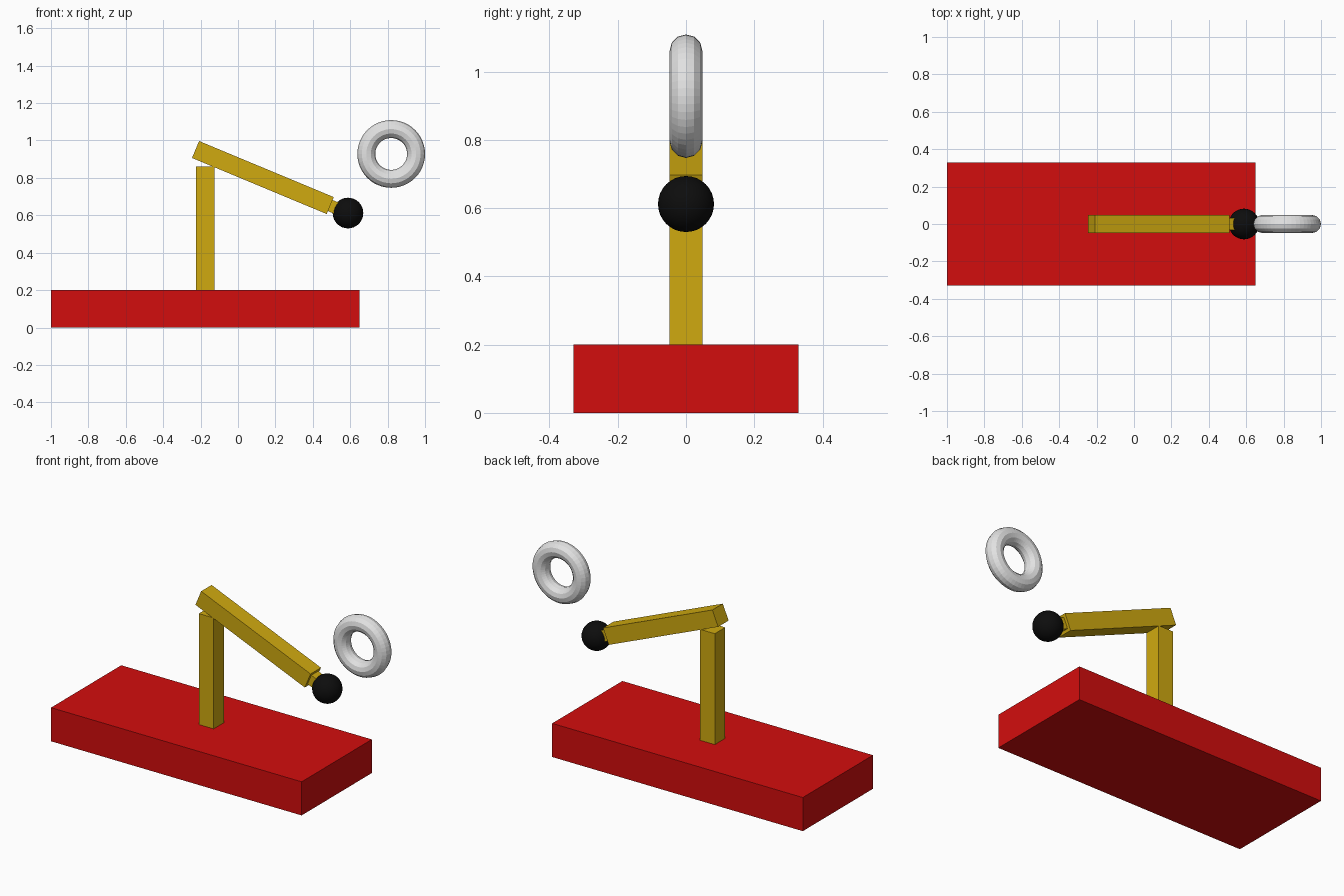
import bpy
import math
from mathutils import Vector

if "Cube" in bpy.data.objects:
    bpy.data.objects.remove(bpy.data.objects["Cube"])


def material(name, rgb):
    m = bpy.data.materials.new(name)
    m.diffuse_color = (*rgb, 1.0)
    m.use_nodes = True
    m.node_tree.nodes["Principled BSDF"].inputs["Base Color"].default_value = m.diffuse_color
    return m


RED = material("red", (0.65, 0.004, 0.004))
GOLD = material("golden yellow", (0.63, 0.40, 0.005))
BLACK = material("black", (0.004, 0.004, 0.004))
GREY = material("light grey", (0.76, 0.76, 0.76))


def finish(name, mat):
    obj = bpy.context.object
    obj.name = name
    obj.data.materials.append(mat)
    return obj


def box(name, centre, size, mat, tilt=0.0):
    bpy.ops.mesh.primitive_cube_add(size=1, location=centre, rotation=(0, tilt, 0))
    obj = finish(name, mat)
    obj.scale = size
    return obj


TILT = math.radians(22.6)
AXIS = Vector((math.cos(TILT), 0, -math.sin(TILT)))
ARM_CENTRE = Vector((0.133, 0, 0.802))
THICK = 0.098

# Base slab and upright post
box("base", (-0.175, 0, 0.1), (1.65, 0.66, 0.2), RED)
box("post", (-0.175, 0, 0.53), (THICK, THICK, 0.66), GOLD)

# Sloping arm with a thinner neck holding the ball
box("arm", ARM_CENTRE, (0.78, THICK, THICK), GOLD, TILT)
box("neck", ARM_CENTRE + AXIS * 0.41, (0.10, 0.064, 0.064), GOLD, TILT)
bpy.ops.mesh.primitive_uv_sphere_add(segments=32, ring_count=16, radius=0.082,
                                     location=(0.588, 0, 0.612))
finish("ball", BLACK)
bpy.ops.object.shade_smooth()

# Floating ring, standing upright
bpy.ops.mesh.primitive_torus_add(major_segments=48, minor_segments=12,
                                 major_radius=0.133, minor_radius=0.048,
                                 location=(0.819, 0, 0.928),
                                 rotation=(math.pi / 2, 0, 0))
finish("ring", GREY)
